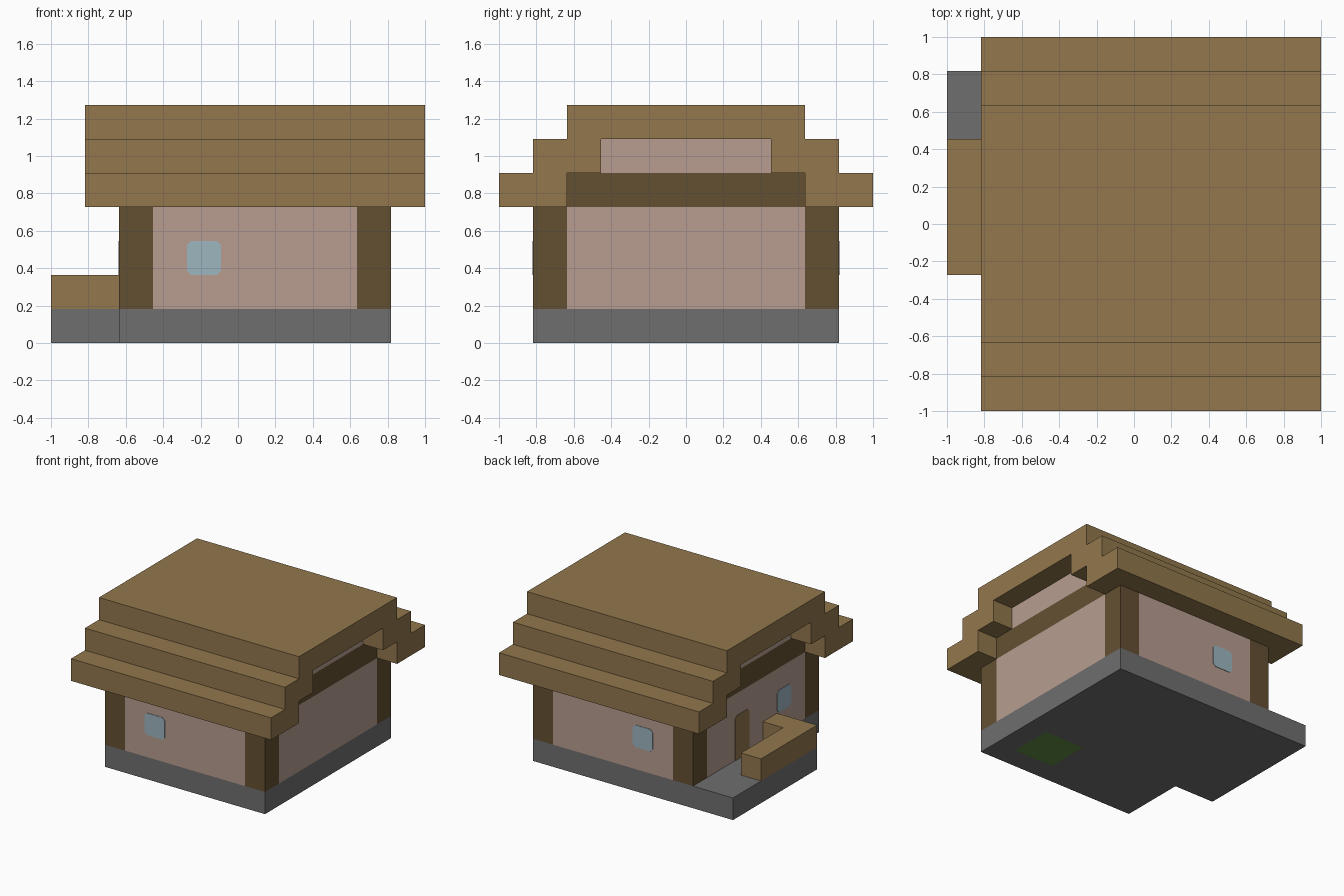
import bpy
import bmesh
from mathutils import Vector

cube = bpy.data.objects.get("Cube")
if cube:
    bpy.data.objects.remove(cube, do_unlink=True)

U = 2 / 11          # one building block; the plan is 11 x 11 blocks
PLATE = 0.02        # plate thickness in blocks


def material(name, rgb):
    linear = [((c / 255 + 0.055) / 1.055) ** 2.4 for c in rgb] + [1.0]
    m = bpy.data.materials.new(name)
    m.use_nodes = True
    m.diffuse_color = linear
    m.node_tree.nodes["Principled BSDF"].inputs["Base Color"].default_value = linear
    return m


wood = material("light_wood", (146, 119, 77))
dark_wood = material("dark_wood", (100, 80, 50))
plaster = material("pink_plaster", (184, 158, 145))
stone = material("grey_stone", (111, 111, 111))
glass = material("pale_blue_glass", (157, 182, 192))
grass = material("grass_green", (96, 142, 68))


def place(axis, a, b, depth):
    """Block coordinates from a profile point and a depth along the axis."""
    x, y, z = {"X": (depth, a, b), "Y": (a, depth, b), "Z": (a, b, depth)}[axis]
    return Vector((x - 5.5, y - 5.5, z)) * U


def prism(name, mat, axis, profile, start, end):
    """Extrude a closed profile along an axis."""
    bm = bmesh.new()
    face = bm.faces.new([bm.verts.new(place(axis, a, b, start)) for a, b in profile])
    new = bmesh.ops.extrude_face_region(bm, geom=[face])["geom"]
    shift = place(axis, 0, 0, end) - place(axis, 0, 0, start)
    bmesh.ops.translate(bm, vec=shift, verts=[g for g in new if isinstance(g, bmesh.types.BMVert)])
    bmesh.ops.recalc_face_normals(bm, faces=bm.faces[:])
    mesh = bpy.data.meshes.new(name)
    bm.to_mesh(mesh)
    bm.free()
    mesh.materials.append(mat)
    obj = bpy.data.objects.new(name, mesh)
    bpy.context.scene.collection.objects.link(obj)
    return obj


def box(name, mat, x, y, z):
    rect = [(x[0], y[0]), (x[1], y[0]), (x[1], y[1]), (x[0], y[1])]
    return prism(name, mat, "Z", rect, *z)


def plate(name, mat, axis, a, b, face, out, round_bottom=True):
    """Thin plate with clipped corners lying on a wall face."""
    c = 0.12
    (l, r), (d, t) = a, b
    top = [(r, t - c), (r - c, t), (l + c, t), (l, t - c)]
    low = [(l, d + c), (l + c, d), (r - c, d), (r, d + c)] if round_bottom else [(l, d), (r, d)]
    return prism(name, mat, axis, top + low, face, face + out * PLATE)


# Foundation with the porch floor, and a grass patch on its underside
base = prism("foundation", stone, "Z",
             [(2, 1), (10, 1), (10, 10), (0, 10), (0, 4), (2, 4)], 0, 1)
base.data.materials.append(grass)
bm = bmesh.new()
bm.from_mesh(base.data)
for point, normal in (((7, 2), (1, 0, 0)), ((9, 4), (1, 0, 0)),
                      ((7, 2), (0, 1, 0)), ((9, 4), (0, 1, 0))):
    bmesh.ops.bisect_plane(bm, geom=bm.verts[:] + bm.edges[:] + bm.faces[:],
                           plane_co=place("Z", *point, 0), plane_no=normal)
low, high = place("Z", 7, 2, 0), place("Z", 9, 4, 0)
for f in bm.faces:
    p = f.calc_center_median()
    if f.normal.z < -0.9 and low.x < p.x < high.x and low.y < p.y < high.y:
        f.material_index = 1
bm.to_mesh(base.data)
bm.free()

# Corner posts
for side, x in (("right", 2), ("left", 9)):
    for end, y in (("front", 1), ("back", 9)):
        box(f"{end}_{side}_post", dark_wood, (x, x + 1), (y, y + 1), (1, 4))

# Plaster walls between the posts
for end, y in (("front", 1), ("back", 9)):
    box(f"{end}_wall", plaster, (3, 9), (y, y + 1), (1, 4))

# Side walls, each with a beam and a gable above
for side, x in (("right", 2), ("left", 9)):
    box(f"{side}_wall", plaster, (x, x + 1), (2, 9), (1, 4))
    box(f"{side}_beam", dark_wood, (x, x + 1), (2, 9), (4, 5))
    box(f"{side}_gable", plaster, (x, x + 1), (3, 8), (5, 6))

# Stepped roof: half outline mirrored about the ridge
half = [(3, 6), (3, 5), (2, 5), (2, 4), (0, 4), (0, 5), (1, 5), (1, 6), (2, 6), (2, 7)]
prism("stepped_roof", wood, "X", half + [(11 - y, z) for y, z in reversed(half)], 1, 11)

# Porch rail
prism("porch_rail", wood, "Z", [(0, 4), (2, 4), (2, 5), (1, 5), (1, 8), (0, 8)], 1, 2)

# Windows and door
plate("front_window", glass, "Y", (4, 5), (2, 3), 1, -1)
plate("back_window", glass, "Y", (4, 5), (2, 3), 10, 1)
plate("right_window", glass, "X", (3, 4), (2, 3), 2, -1)
plate("door", wood, "X", (6, 7), (1, 3), 2, -1, round_bottom=False)
